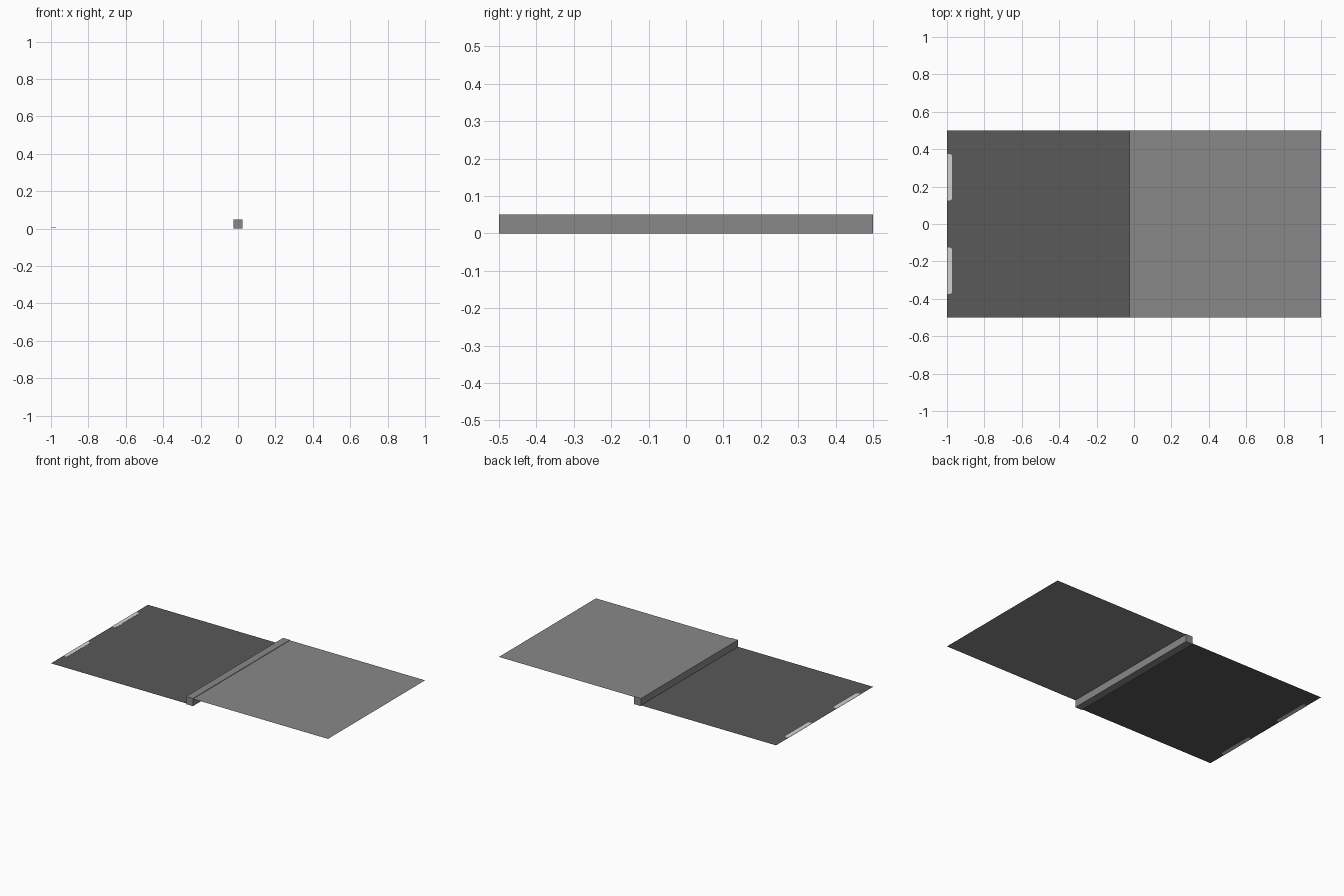
import bpy, bmesh, math

if "Cube" in bpy.data.objects:
    bpy.data.objects.remove(bpy.data.objects["Cube"])


def material(name, grey):
    m = bpy.data.materials.new(name)
    m.diffuse_color = (grey, grey, grey, 1)
    m.use_nodes = True
    m.node_tree.nodes["Principled BSDF"].inputs["Base Color"].default_value = m.diffuse_color
    return m


DARK = material("dark grey", 0.10)
MID = material("mid grey", 0.25)
LIGHT = material("light grey", 0.65)


def prism(name, outline, z, height, mat):
    """Flat outline in the xy plane, extruded upward when height is given."""
    bm = bmesh.new()
    face = bm.faces.new([bm.verts.new((x, y, z)) for x, y in outline])
    if height:
        ext = bmesh.ops.extrude_face_region(bm, geom=[face])
        top = [v for v in ext["geom"] if isinstance(v, bmesh.types.BMVert)]
        bmesh.ops.translate(bm, verts=top, vec=(0, 0, height))
        bmesh.ops.recalc_face_normals(bm, faces=bm.faces)
    me = bpy.data.meshes.new(name)
    bm.to_mesh(me)
    bm.free()
    me.materials.append(mat)
    ob = bpy.data.objects.new(name, me)
    bpy.context.collection.objects.link(ob)
    return ob


def rect(x0, x1, y0, y1):
    return [(x0, y0), (x1, y0), (x1, y1), (x0, y1)]


# Centre bar joining the two sheets
BAR = 0.025
prism("centre_bar", rect(-BAR, BAR, -0.5, 0.5), 0, 0.05, MID)

# Paper-thin sheets: the left one low, the right one near the bar top
prism("left_sheet", rect(-1, -BAR, -0.5, 0.5), 0.005, 0, DARK)
prism("right_sheet", rect(BAR, 1, -0.5, 0.5), 0.047, 0, MID)

# Light tabs with rounded inner corners on the outer edge of the left sheet
R = 0.016
for label, yc in (("front", -0.25), ("back", 0.25)):
    pts = [(-1, yc + 0.125), (-1, yc - 0.125)]
    for sign in (-1, 1):
        for i in range(5):
            a = math.radians(22.5 * (i if sign < 0 else 4 - i))
            pts.append((-0.972 - R + R * math.sin(a),
                        yc + sign * (0.125 - R + R * math.cos(a))))
    prism(label + "_tab", pts, 0.004, 0.002, LIGHT)
